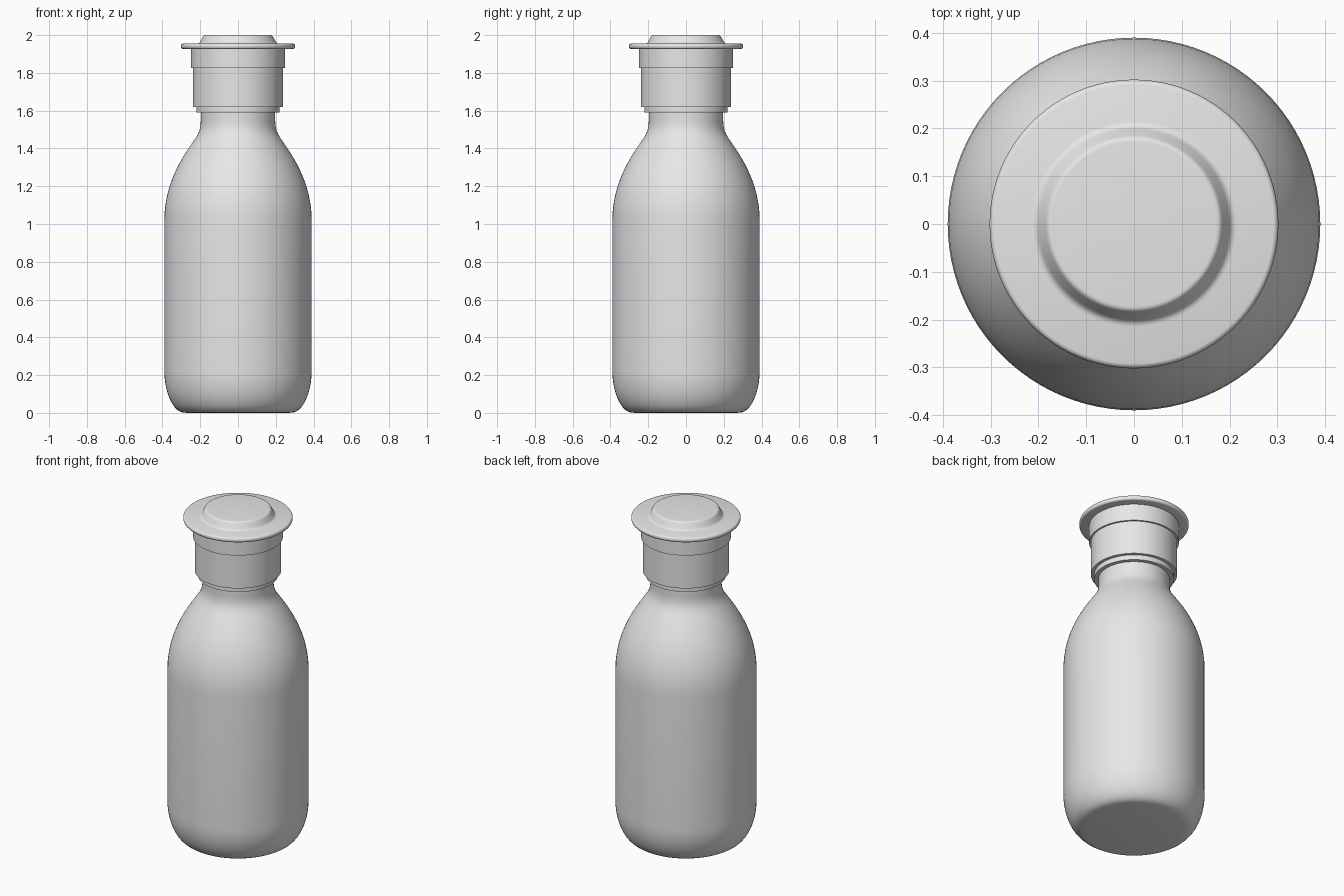
import bpy, bmesh, math
from mathutils import Vector, geometry

cube = bpy.data.objects.get("Cube")
if cube:
    bpy.data.objects.remove(cube, do_unlink=True)

grey = bpy.data.materials.new("light grey")
grey.use_nodes = True
grey.diffuse_color = (0.8, 0.8, 0.8, 1)
grey.node_tree.nodes["Principled BSDF"].inputs["Base Color"].default_value = (0.8, 0.8, 0.8, 1)

SEGMENTS = 96


def bezier(start, handle_a, handle_b, end, steps=12):
    """Curved stretch of a profile as (radius, height) pairs."""
    pts = [Vector((r, 0, z)) for r, z in (start, handle_a, handle_b, end)]
    return [(p.x, p.z) for p in geometry.interpolate_bezier(*pts, steps)]


def lathe(name, profile, angle=30):
    """Revolve an outline about z; both ends are closed by flat discs."""
    bm = bmesh.new()
    rings = []
    for r, z in profile:
        rings.append([bm.verts.new((r * math.cos(a), r * math.sin(a), z))
                      for a in (math.tau * i / SEGMENTS for i in range(SEGMENTS))])
    for low, high in zip(rings, rings[1:]):
        for i in range(SEGMENTS):
            j = (i + 1) % SEGMENTS
            bm.faces.new((low[i], low[j], high[j], high[i]))
    bm.faces.new(rings[0][::-1])
    bm.faces.new(rings[-1])
    bmesh.ops.recalc_face_normals(bm, faces=bm.faces)
    mesh = bpy.data.meshes.new(name)
    bm.to_mesh(mesh)
    bm.free()
    mesh.materials.append(grey)
    obj = bpy.data.objects.new(name, mesh)
    bpy.context.collection.objects.link(obj)
    bpy.ops.object.select_all(action='DESELECT')
    obj.select_set(True)
    bpy.context.view_layer.objects.active = obj
    bpy.ops.object.shade_smooth_by_angle(angle=math.radians(angle))
    return obj


# Bottle: rounded base, straight wall, domed shoulder, flared neck
base = [(0.27, 0)] + bezier((0.295, 0.003), (0.345, 0.012), (0.39, 0.11), (0.39, 0.22))
shoulder = bezier((0.39, 1.02), (0.39, 1.22), (0.29, 1.36), (0.235, 1.44))
neck = bezier((0.235, 1.44), (0.21, 1.475), (0.197, 1.5), (0.197, 1.55))
lathe("bottle", base + shoulder + neck[1:] + [(0.197, 1.61)], angle=40)

# Stacked collars of the cap
for name, radius, bottom, top in (("neck_ring", 0.22, 1.59, 1.625),
                                  ("cap_sleeve", 0.238, 1.62, 1.83),
                                  ("cap_band", 0.248, 1.825, 1.94)):
    lathe(name, [(radius, bottom), (radius, top)])

# Flanged lid with a rounded rim and a raised centre
rim = bezier((0.292, 1.927), (0.306, 1.927), (0.306, 1.955), (0.292, 1.955), 8)
raised = bezier((0.215, 1.955), (0.202, 1.956), (0.2, 1.966), (0.194, 1.976), 6)
crown = bezier((0.187, 1.988), (0.183, 1.996), (0.18, 2.0), (0.172, 2.0), 6)
lathe("lid", [(0.24, 1.927)] + rim + raised + crown, angle=40)
